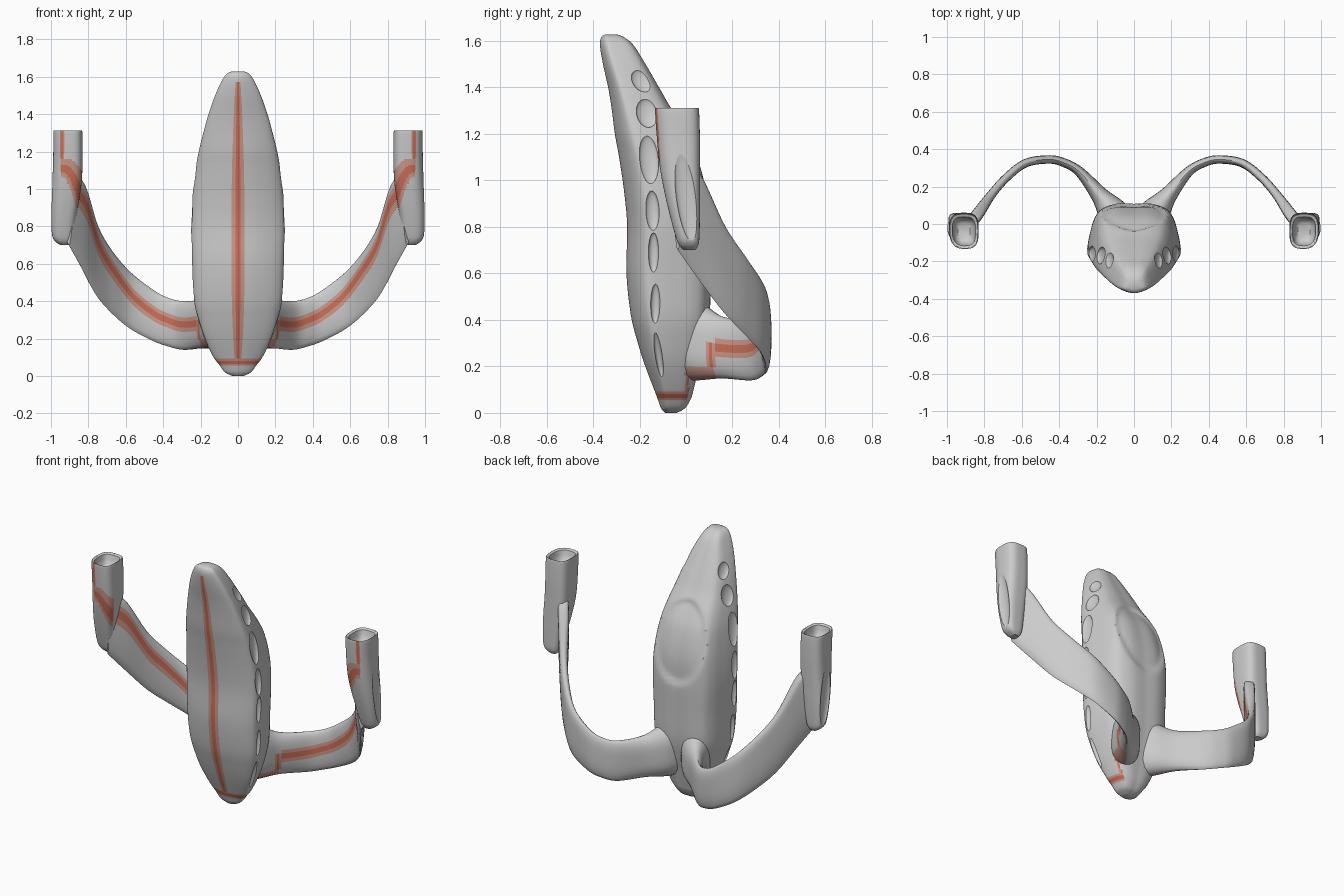
import bpy, bmesh, math
from mathutils import Matrix, Vector

start_cube = bpy.data.objects.get("Cube")
if start_cube:
    bpy.data.objects.remove(start_cube, do_unlink=True)


def material(name, colour):
    mat = bpy.data.materials.new(name)
    mat.use_nodes = True
    mat.diffuse_color = (*colour, 1)
    mat.node_tree.nodes["Principled BSDF"].inputs["Base Color"].default_value = (*colour, 1)
    return mat


GREY, RED, PALE = range(3)
MATERIALS = [
    material("plain grey", (.6, .6, .6)),
    material("deep red", (.62, .16, .1)),
    material("pale red", (.62, .32, .26)),
]


def smooth_rows(rows, samples):
    """Pass a smooth curve through rows of numbers."""
    result = []
    for i in range(len(rows) - 1):
        before, after = rows[max(i - 1, 0)], rows[min(i + 2, len(rows) - 1)]
        for u in samples:
            result.append([
                b + u * ((c - a) / 2 + u * (a - 2.5 * b + 2 * c - d / 2 + u * ((d - a) / 2 + 1.5 * (b - c))))
                for a, b, c, d in zip(before, rows[i], rows[i + 1], after)])
    return result + [list(rows[-1])]


def even(count):
    return [i / count for i in range(count)]


def finish(name, bm):
    mesh = bpy.data.meshes.new(name)
    bm.to_mesh(mesh)
    bm.free()
    obj = bpy.data.objects.new(name, mesh)
    bpy.context.collection.objects.link(obj)
    for mat in MATERIALS:
        mesh.materials.append(mat)
    return obj


def loft(name, rings, paint):
    """Skin closed rings, cap both ends, colour each face by a rule."""
    bm = bmesh.new()
    loops = [[bm.verts.new(p) for p in ring] for ring in rings]
    columns = {}
    count = len(loops[0])
    for low, high in zip(loops, loops[1:]):
        for j in range(count):
            k = (j + 1) % count
            columns[bm.faces.new((low[j], low[k], high[k], high[j]))] = j
    bm.faces.new(loops[0])
    bm.faces.new(loops[-1])
    bmesh.ops.recalc_face_normals(bm, faces=bm.faces)
    bm.normal_update()
    for face, column in columns.items():
        face.material_index = paint(face.calc_center_median(), face.normal, column)
    return finish(name, bm)


def apply_modifier(obj, kind, **settings):
    bpy.context.view_layer.objects.active = obj
    mod = obj.modifiers.new(kind.title(), kind)
    for key, value in settings.items():
        setattr(mod, key, value)
    bpy.ops.object.modifier_apply(modifier=mod.name)


def carve(obj, dishes):
    """Cut ellipsoid dishes given as (centre, radii, rotation)."""
    bm = bmesh.new()
    for centre, radii, turn in dishes:
        place = Matrix.Translation(centre) @ turn @ Matrix.Diagonal((*radii, 1))
        bmesh.ops.create_uvsphere(bm, u_segments=40, v_segments=24, radius=1, matrix=place)
    cutter = finish("dish_cutter", bm)
    cutter.hide_render = True
    apply_modifier(obj, "BOOLEAN", operation="DIFFERENCE", solver="EXACT", object=cutter)
    bpy.data.objects.remove(cutter, do_unlink=True)


def shade(obj):
    bpy.ops.object.select_all(action="DESELECT")
    obj.select_set(True)
    bpy.context.view_layer.objects.active = obj
    bpy.ops.object.shade_smooth_by_angle(angle=math.radians(40))


def stripe(distance, core, edge):
    return RED if abs(distance) < core else PALE if abs(distance) < edge else GREY


# Body: height, half width, front, back
body_rows = [
    (0, .03, -.09, -.04), (.02, .07, -.107, -.005), (.06, .1, -.122, .02),
    (.1, .13, -.137, .032), (.2, .18, -.175, .055), (.3, .212, -.207, .08),
    (.42, .236, -.237, .1), (.6, .244, -.256, .105), (.8, .25, -.253, .108),
    (.95, .243, -.266, .1), (1.1, .227, -.288, .062), (1.2, .209, -.306, .01),
    (1.31, .182, -.32, -.065), (1.4, .157, -.335, -.117), (1.5, .122, -.357, -.175),
    (1.58, .085, -.37, -.225), (1.615, .06, -.365, -.265), (1.627, .035, -.35, -.295),
]
# Half cross-section: share of width, share of depth from front to back
half = smooth_rows([(0, 0), (.35, .03), (.7, .1), (.92, .18), (1, .27), (.985, .42), (.93, .6),
                    (.85, .78), (.7, .92), (.38, 1), (0, 1)], (0, .22, .47, .74))
outline = half + [(-x, t) for x, t in half[-2:0:-1]]


def body_ring(z, w, front, back):
    ring = []
    for x, t in outline:
        # Shallow oval pad sunk into the back
        inside = 1 - (x * w / .175) ** 2 - ((z - 1.02) / .25) ** 2
        sink = .016 * min(1, max(0, inside * 5)) if t > .6 else 0
        ring.append((x * w, front + t * (back - front) - sink, z))
    return ring


def body_paint(centre, normal, column):
    if normal.y < .6:
        band = stripe(centre.z - .073, .008, .02)
        if band and centre.y < .015:
            return band
        riser = stripe(centre.y - .012, .006, .016)
        if riser and .07 < centre.z < .17:
            return riser
    if .07 < centre.z < 1.57:
        from_front = min(column, len(outline) - 1 - column)
        return RED if from_front == 0 else PALE if from_front == 1 else GREY
    return GREY


body = loft("body", [body_ring(*row) for row in smooth_rows(body_rows, even(8))], body_paint)

# Side dishes: y, height, half depth, half height, surface x, lean, taper
dishes = []
for y, z, ry, rz, surface, lean, taper in [
        (-.19, 1.43, .042, .055, .135, .5, .33), (-.168, 1.29, .046, .065, .178, .1, .26),
        (-.16, 1.09, .042, .105, .226, .06, .15), (-.145, .87, .03, .085, .248, .03, .05),
        (-.14, .69, .022, .085, .247, 0, 0), (-.132, .47, .02, .085, .24, 0, -.06),
        (-.118, .25, .015, .105, .197, .2, -.3)]:
    for side in (-1, 1):
        turn = (Matrix.Rotation(side * .2, 4, "Z") @ Matrix.Rotation(-side * taper, 4, "Y")
                @ Matrix.Rotation(lean, 4, "X"))
        dishes.append((Vector((side * surface, y, z)), (.02, ry, rz), turn))
carve(body, dishes)
shade(body)

# Arms: x, y, lower edge, upper edge, thickness, stripe lift
arm_rows = [
    (.04, -.06, .14, .52, .16, 0), (.105, .05, .14, .48, .17, 0), (.185, .155, .148, .415, .095, 0),
    (.292, .28, .14, .4, .054, .05), (.38, .33, .16, .42, .047, .1), (.46, .345, .19, .465, .045, .1),
    (.58, .325, .255, .56, .045, .2), (.68, .25, .34, .675, .045, .35),
    (.76, .16, .435, .81, .048, .4), (.838, .05, .58, 1.03, .065, .5), (.905, -.035, .7, 1.1, .06, .5),
]
rises = (-1, -.97, -.85, -.65, -.45, -.3, -.13, .13, .3, .45, .65, .85, .97, 1)
section = [(v, 1) for v in rises] + [(v, -1) for v in rises[-2:0:-1]]
core_column = rises.index(-.13)
stations = smooth_rows(arm_rows, even(10))
arm_rings = []
for i, (x, y, low, high, thick, lift) in enumerate(stations):
    ahead, behind = stations[min(i + 1, len(stations) - 1)], stations[max(i - 1, 0)]
    along = Vector((ahead[0] - behind[0], ahead[1] - behind[1])).normalized()
    ring = []
    for v, face in section:
        out = face * thick / 2 * math.sqrt(1 - abs(v) ** 3)
        z = (low + high) / 2 + (high - low) / 2 * (v + lift * (1 - v * v))
        ring.append((x + along.y * out, y - along.x * out, z))
    arm_rings.append(ring)


def arm_paint(centre, normal, column):
    if column >= len(rises) - 1:
        return GREY
    if centre.y < .125 and centre.x < .3:
        if centre.z < .185:
            return RED if .16 < centre.z < .175 else PALE
        return stripe(centre.y - .108, .008, .018) if centre.z < .3 else GREY
    offset = abs(column - core_column)
    return RED if offset == 0 else PALE if offset == 1 else GREY


arm = loft("arms", arm_rings, arm_paint)

# Sockets: height, inner x, outer x, front, back
socket_rows = [
    (.7, .905, .95, -.01, .04), (.722, .89, .98, -.03, .053), (.76, .88, .995, -.045, .058),
    (.86, .864, 1, -.072, .06), (.96, .846, .998, -.095, .06), (1.06, .834, .992, -.113, .06),
    (1.18, .831, .988, -.125, .06), (1.3, .832, .987, -.133, .056), (1.31, .838, .981, -.128, .05),
]


def socket_ring(z, inner, outer, front, back, scale=1):
    ring = []
    for angle in (step * math.tau / 96 for step in range(96)):
        # The outer front corner is rounder than the rest
        power = .85 if angle > math.pi * 1.5 else .62
        c, s = (math.copysign(abs(f(angle)) ** power, f(angle)) for f in (math.cos, math.sin))
        ring.append(((inner + outer + c * scale * (outer - inner)) / 2,
                     (front + back + s * scale * (back - front)) / 2, z))
    return ring


socket_rings = [socket_ring(*row) for row in smooth_rows(socket_rows, even(12))]
# Hollow mouth at the top
mouth = socket_rows[-1][1:]
socket_rings += [socket_ring(z, *mouth, scale) for z, scale in ((1.305, .87), (1.28, .8), (1.25, .68), (1.235, .45))]


def socket_paint(centre, normal, column):
    if normal.y > -.2 or centre.x > .96 or centre.y > -.04:
        return GREY
    # The stripe sweeps up from the arm and levels off at the corner
    reach = .94 - centre.x
    band = stripe((centre.z - 1.11 + 16 * reach ** 2) / math.hypot(1, 32 * reach), .02, .045)
    if centre.x < .948 and band:
        return band
    return stripe(reach, .007, .011) if centre.z > 1.1 else GREY


socket = loft("sockets", socket_rings, socket_paint)
carve(socket, [(Vector((1, .002, .93)), (.022, .045, .205), Matrix.Rotation(.14, 4, "X"))])

for part in (arm, socket):
    apply_modifier(part, "MIRROR", use_mirror_merge=False)
    shade(part)
